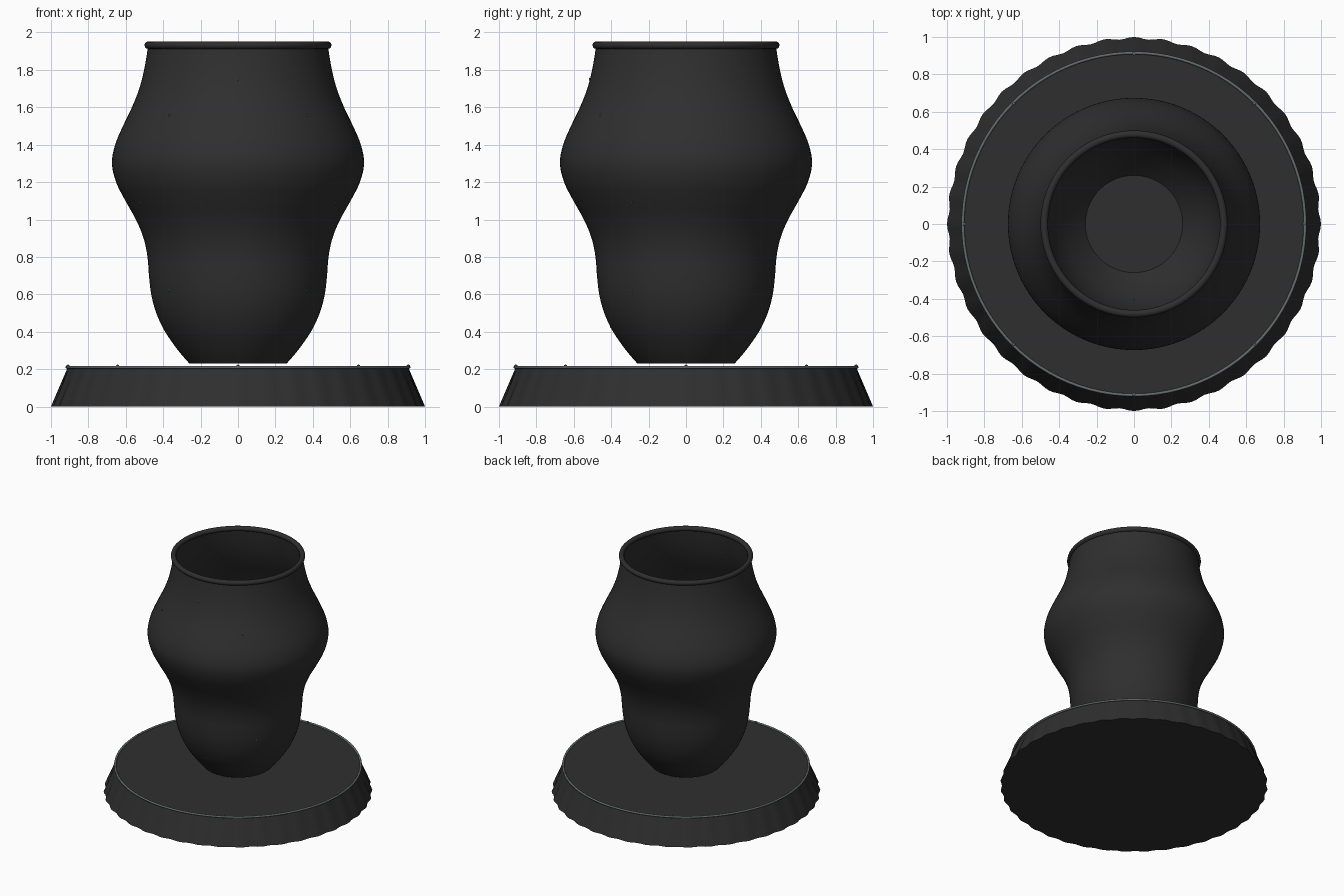
import bpy, bmesh, math

if "Cube" in bpy.data.objects:
    bpy.data.objects.remove(bpy.data.objects["Cube"])


def material(name, rgb):
    m = bpy.data.materials.new(name)
    m.diffuse_color = (*rgb, 1)
    m.use_nodes = True
    m.node_tree.nodes["Principled BSDF"].inputs["Base Color"].default_value = m.diffuse_color
    return m


BLACK = material("charcoal", (0.028, 0.028, 0.028))
GREY = material("slate_grey", (0.13, 0.155, 0.16))


def add_object(name, bm, mat, angle=40):
    me = bpy.data.meshes.new(name)
    bm.to_mesh(me)
    bm.free()
    ob = bpy.data.objects.new(name, me)
    bpy.context.collection.objects.link(ob)
    me.materials.append(mat)
    bpy.ops.object.select_all(action='DESELECT')
    ob.select_set(True)
    bpy.context.view_layer.objects.active = ob
    bpy.ops.object.shade_smooth_by_angle(angle=math.radians(angle))
    return ob


def lathe(profile, n, cap_bottom=False, cap_top=False, closed=False, wave=lambda i, a: 0):
    """Spin (radius, z) points round z; wave adds a radius offset per ring."""
    bm = bmesh.new()
    rings = []
    for i, (r, z) in enumerate(profile):
        ring = []
        for k in range(n):
            a = 2 * math.pi * k / n
            q = r + wave(i, a)
            ring.append(bm.verts.new((q * math.cos(a), q * math.sin(a), z)))
        rings.append(ring)
    pairs = list(zip(rings, rings[1:]))
    if closed:
        pairs.append((rings[-1], rings[0]))
    for lo, hi in pairs:
        for k in range(n):
            j = (k + 1) % n
            bm.faces.new((lo[k], lo[j], hi[j], hi[k]))
    if cap_bottom:
        bm.faces.new(rings[0][::-1])
    if cap_top:
        bm.faces.new(rings[-1])
    return bm


def ring(name, major, minor, z, mat):
    prof = [(major + minor * math.cos(t * math.pi / 6), z + minor * math.sin(t * math.pi / 6))
            for t in range(12)]
    return add_object(name, lathe(prof, 96, closed=True), mat, 80)


# plinth: sloping disc with a faintly scalloped foot
add_object("base", lathe([(0.994, 0), (0.91, 0.21)], 240, True, True,
           wave=lambda i, a: 0.006 * math.cos(40 * a) if i == 0 else 0), BLACK)

# thin grey trim round the plinth's top edge
ring("base_trim", 0.915, 0.008, 0.21, GREY)

# vase body: smooth double-bulged shell
BODY = [(0.26, 0.23), (0.32, 0.30), (0.39, 0.40), (0.437, 0.50), (0.464, 0.60),
        (0.476, 0.70), (0.484, 0.80), (0.505, 0.90), (0.546, 1.0), (0.602, 1.1),
        (0.652, 1.2), (0.674, 1.3), (0.657, 1.4), (0.615, 1.5), (0.567, 1.6),
        (0.528, 1.7), (0.502, 1.8), (0.485, 1.9), (0.482, 1.935)]


def smooth(p, steps=4):
    out = []
    for i in range(len(p) - 1):
        a, b, c, d = p[max(i - 1, 0)], p[i], p[i + 1], p[min(i + 2, len(p) - 1)]
        for s in range(steps):
            t = s / steps
            out.append(tuple(0.5 * (2 * b[k] + (c[k] - a[k]) * t
                       + (2 * a[k] - 5 * b[k] + 4 * c[k] - d[k]) * t * t
                       + (3 * b[k] - a[k] - 3 * c[k] + d[k]) * t ** 3) for k in (0, 1)))
    return out + [p[-1]]


add_object("vase_body", lathe(smooth(BODY), 96, cap_bottom=True), BLACK)

# rolled lip
ring("vase_lip", 0.48, 0.02, 1.932, BLACK)


def radius_at(z):
    for (r0, z0), (r1, z1) in zip(BODY, BODY[1:]):
        if z0 <= z <= z1:
            return r0 + (r1 - r0) * (z - z0) / (z1 - z0)


def specks(name, points, size):
    bm = bmesh.new()
    for p in points:
        v = bmesh.ops.create_icosphere(bm, subdivisions=1, radius=1)["verts"]
        bmesh.ops.scale(bm, verts=v, vec=size)
        bmesh.ops.translate(bm, verts=v, vec=p)
    return add_object(name, bm, GREY)


# tiny grey specks: an oval of eight on the vase front, eight on the trim
oval, trim = [], []
for k in range(8):
    c, s = math.cos(k * math.pi / 4), math.sin(k * math.pi / 4)
    x, z = 0.52 * c, 1.09 + 0.66 * s
    oval.append((x, -math.sqrt(radius_at(z) ** 2 - x * x), z))
    trim.append((0.91 * c, 0.91 * s, 0.217))
specks("vase_specks", oval, (0.004, 0.004, 0.011))
specks("trim_specks", trim, (0.01, 0.01, 0.008))
